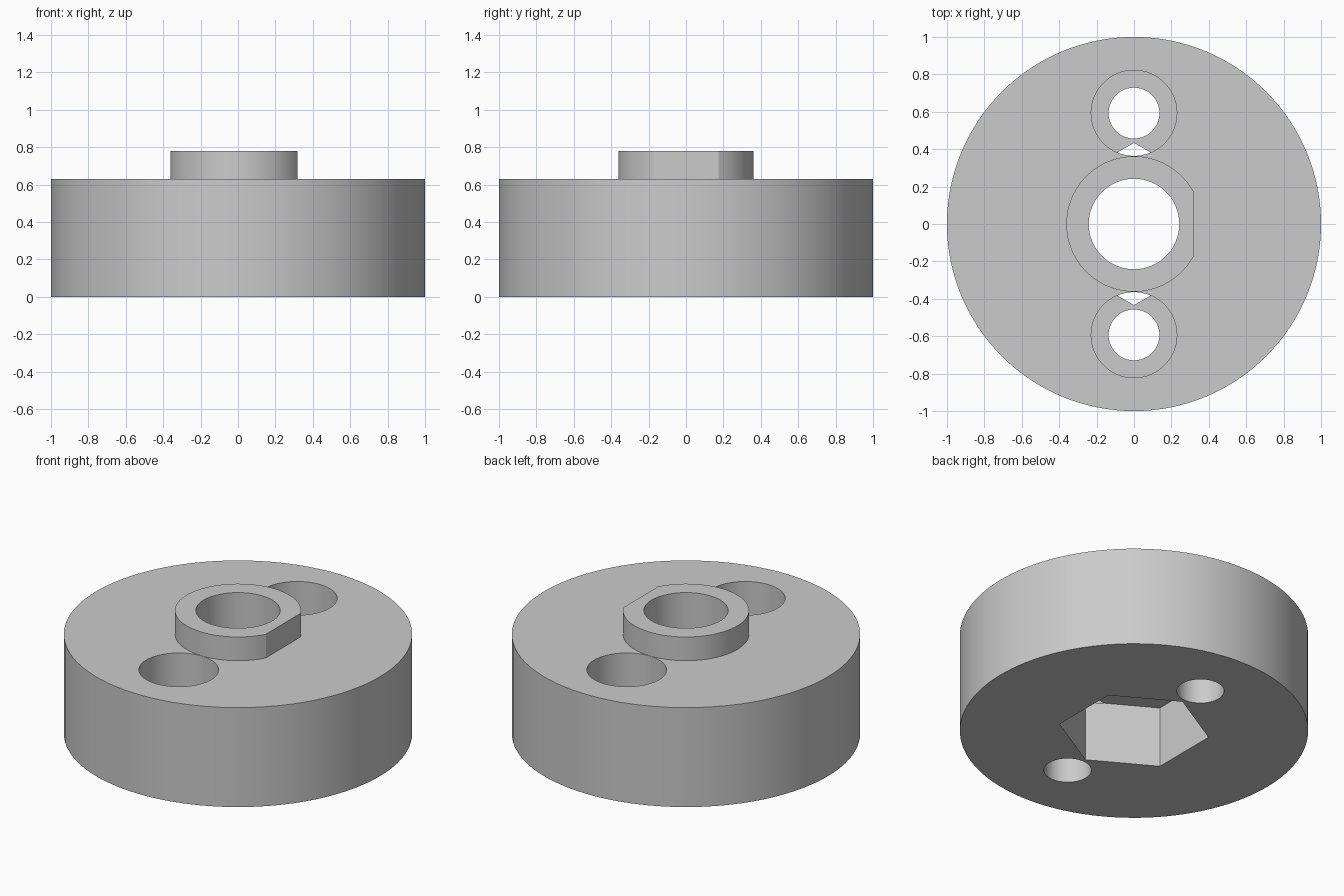
import bpy, bmesh, math

old = bpy.data.objects.get("Cube")
if old:
    bpy.data.objects.remove(old, do_unlink=True)

DISC_TOP, BOSS_TOP, FLOOR = 0.63, 0.78, 0.383
BOSS_R, FLAT_X, SCREW_Y = 0.362, 0.317, 0.593

grey = bpy.data.materials.new("light_grey")
grey.diffuse_color = (0.6, 0.6, 0.6, 1)
grey.use_nodes = True
grey.node_tree.nodes["Principled BSDF"].inputs["Base Color"].default_value = (0.6, 0.6, 0.6, 1)


def arc(radius, count, y=0.0, start=0.0):
    """Points round a full circle."""
    step = math.tau / count
    return [(radius * math.cos(start + i * step), y + radius * math.sin(start + i * step))
            for i in range(count)]


def prism(name, outline, z0, z1):
    """Solid made by extruding a closed outline upwards."""
    bm = bmesh.new()
    low = [bm.verts.new((x, y, z0)) for x, y in outline]
    high = [bm.verts.new((x, y, z1)) for x, y in outline]
    bm.faces.new(low[::-1])
    bm.faces.new(high)
    for i in range(len(low)):
        j = (i + 1) % len(low)
        bm.faces.new((low[i], low[j], high[j], high[i]))
    mesh = bpy.data.meshes.new(name)
    bm.to_mesh(mesh)
    bm.free()
    mesh.materials.append(grey)
    obj = bpy.data.objects.new(name, mesh)
    bpy.context.collection.objects.link(obj)
    return obj


def combine(target, tool, operation):
    """Apply a boolean and discard the tool solid."""
    mod = target.modifiers.new(tool.name, "BOOLEAN")
    mod.operation = operation
    mod.solver = "EXACT"
    mod.object = tool
    bpy.context.view_layer.objects.active = target
    bpy.ops.object.modifier_apply(modifier=mod.name)
    bpy.data.objects.remove(tool, do_unlink=True)


# Main disc
hub = prism("hub_disc", arc(1.0, 128), 0, DISC_TOP)

# Raised boss with one flat side
half = math.acos(FLAT_X / BOSS_R)
sweep = math.tau - 2 * half
outline = [(BOSS_R * math.cos(half + sweep * i / 72), BOSS_R * math.sin(half + sweep * i / 72))
           for i in range(73)]
combine(hub, prism("boss", outline, 0.5, BOSS_TOP), "UNION")

# Central bore, and nut pocket from below
combine(hub, prism("bore", arc(0.242, 64), 0.2, 1), "DIFFERENCE")
combine(hub, prism("nut_pocket", arc(0.434, 6, start=math.pi / 2), -0.1, FLOOR + 0.003), "DIFFERENCE")

# Counterbored screw holes
for y in (-SCREW_Y, SCREW_Y):
    combine(hub, prism("counterbore", arc(0.229, 64, y), FLOOR, 1), "DIFFERENCE")
    combine(hub, prism("screw_hole", arc(0.136, 48, y), -0.1, 1), "DIFFERENCE")

# Smooth round walls, crisp rims
bpy.ops.object.select_all(action="DESELECT")
hub.select_set(True)
bpy.context.view_layer.objects.active = hub
bpy.ops.object.shade_smooth_by_angle(angle=math.radians(20))
